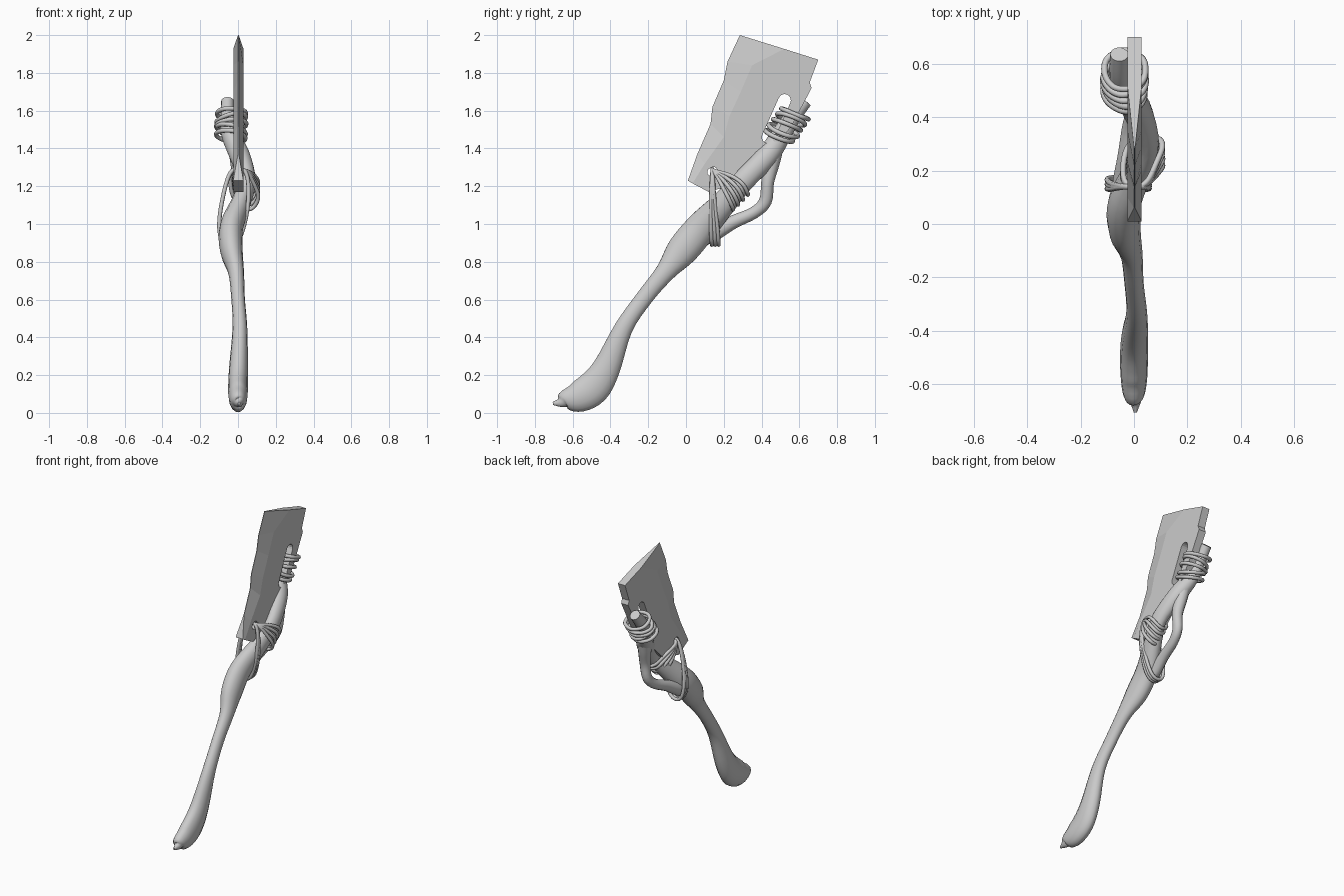
import bpy, bmesh, math, random
from mathutils import Vector

random.seed(4)
cube = bpy.data.objects.get("Cube")
if cube:
    bpy.data.objects.remove(cube)

grey = bpy.data.materials.new("stone_grey")
grey.use_nodes = True
grey.diffuse_color = (0.6, 0.6, 0.6, 1)
grey.node_tree.nodes["Principled BSDF"].inputs["Base Color"].default_value = (0.6, 0.6, 0.6, 1)


def select(ob):
    bpy.ops.object.select_all(action='DESELECT')
    ob.select_set(True)
    bpy.context.view_layer.objects.active = ob


def loft(name, rings, smooth=True):
    """Skin a list of equal closed rings and cap both ends."""
    bm = bmesh.new()
    vs = [[bm.verts.new(p) for p in ring] for ring in rings]
    n = len(vs[0])
    for a, b in zip(vs, vs[1:]):
        for i in range(n):
            j = (i + 1) % n
            bm.faces.new((a[i], a[j], b[j], b[i]))
    bm.faces.new(vs[0][::-1])
    bm.faces.new(vs[-1])
    bmesh.ops.recalc_face_normals(bm, faces=bm.faces)
    me = bpy.data.meshes.new(name)
    bm.to_mesh(me)
    bm.free()
    ob = bpy.data.objects.new(name, me)
    bpy.context.collection.objects.link(ob)
    me.materials.append(grey)
    if smooth:
        select(ob)
        bpy.ops.object.shade_smooth_by_angle(angle=math.radians(50))
    return ob


def spline(keys, steps=4):
    """Catmull-Rom through the key vectors."""
    k = [Vector(p) for p in keys]
    k = [k[0]] + k + [k[-1]]
    out = []
    for a, b, c, d in zip(k, k[1:], k[2:], k[3:]):
        for s in range(steps):
            t = s / steps
            out.append(0.5 * (2 * b + (c - a) * t + (2 * a - 5 * b + 4 * c - d) * t * t
                              + (3 * b - a - 3 * c + d) * t ** 3))
    return out + [k[-1]]


def limb(name, keys, sides=14):
    """Organic tube; each key is x, y, z, sideways radius, in-plane radius."""
    pts = spline(keys)
    rings = []
    for i, p in enumerate(pts):
        a, b = pts[max(i - 1, 0)], pts[min(i + 1, len(pts) - 1)]
        t = Vector((b - a)[:3]).normalized()
        u = (Vector((1, 0, 0)) - t * t.x).normalized()
        v = t.cross(u)
        c = Vector(p[:3])
        angles = [math.tau * s / sides for s in range(sides)]
        rings.append([c + u * (p[3] * math.cos(w)) + v * (p[4] * math.sin(w)) for w in angles])
    return loft(name, rings)


def rope(name, points, radius=0.012):
    """Closed rounded cord through control points."""
    cu = bpy.data.curves.new(name, 'CURVE')
    cu.dimensions = '3D'
    cu.bevel_depth = radius
    cu.bevel_resolution = 2
    cu.resolution_u = 5
    sp = cu.splines.new('NURBS')
    sp.points.add(len(points) - 1)
    for q, p in zip(sp.points, points):
        q.co = (*p, 1)
    sp.use_cyclic_u = True
    sp.order_u = 3
    ob = bpy.data.objects.new(name, cu)
    bpy.context.collection.objects.link(ob)
    cu.materials.append(grey)
    select(ob)
    bpy.ops.object.convert(target='MESH')
    bpy.ops.object.shade_smooth_by_angle(angle=math.radians(60))


# Bone handle: claw, foot, shaft and knee, then the main fork
limb("handle", [
    (0.005, -0.705, 0.05, 0.006, 0.008), (0.005, -0.665, 0.055, 0.022, 0.026),
    (0, -0.64, 0.07, 0.04, 0.052), (0, -0.57, 0.085, 0.05, 0.084),
    (0, -0.49, 0.135, 0.052, 0.092), (0.003, -0.42, 0.24, 0.05, 0.075),
    (0.01, -0.33, 0.45, 0.039, 0.05), (0, -0.22, 0.61, 0.036, 0.046),
    (-0.01, -0.11, 0.745, 0.042, 0.054), (-0.035, -0.02, 0.86, 0.06, 0.085),
    (-0.035, 0.08, 0.98, 0.062, 0.085), (0.015, 0.2, 1.11, 0.052, 0.068),
    (0.05, 0.3, 1.225, 0.044, 0.06), (0.01, 0.43, 1.36, 0.055, 0.06),
    (-0.04, 0.5, 1.465, 0.046, 0.054), (-0.055, 0.56, 1.56, 0.038, 0.045),
    (-0.055, 0.635, 1.65, 0.034, 0.034)])

# Thin lower fork that rejoins the main one
limb("lower_fork", [
    (-0.045, 0.06, 0.92, 0.04, 0.05), (-0.045, 0.15, 0.955, 0.036, 0.044),
    (-0.03, 0.25, 1.01, 0.032, 0.036), (-0.015, 0.36, 1.06, 0.03, 0.032),
    (0, 0.42, 1.12, 0.03, 0.034), (0.01, 0.432, 1.22, 0.034, 0.034),
    (0, 0.45, 1.32, 0.04, 0.045), (-0.01, 0.47, 1.4, 0.04, 0.045)], sides=12)

# Chipped blade: flat cheeks, ground cutting edge, flat spine
edge = [(0.01, 1.23), (0.06, 1.37), (0.13, 1.53), (0.14, 1.62), (0.2, 1.76), (0.22, 1.86), (0.285, 2.0)]
ridge = [(0.035, 1.215), (0.1, 1.32), (0.2, 1.46), (0.23, 1.57), (0.29, 1.7), (0.35, 1.84), (0.52, 1.927)]
spine = [(0.12, 1.17), (0.29, 1.22), (0.46, 1.39), (0.56, 1.52), (0.665, 1.72), (0.655, 1.75), (0.7, 1.87)]
W, C = 0.027, 0.002
rings = []
for i, (e, r, s) in enumerate(zip(edge, ridge, spine)):
    tip = W if i == 0 else 0.002
    rings.append([(C - W, *s), (C + W, *s), (C + W, *r), (C + tip, *e), (C - tip, *e), (C - W, *r)])
blade = loft("blade", rings, smooth=False)


def cut_slot(name, a, b, radius):
    """Cut a round-ended slot between two points through the blade."""
    a, b = Vector(a), Vector(b)
    ang = math.atan2(b.y - a.y, b.x - a.x)
    shape = []
    for centre, start in ((b, ang - math.pi / 2), (a, ang + math.pi / 2)):
        for s in range(9):
            w = start + math.pi * s / 8
            shape.append((centre.x + radius * math.cos(w), centre.y + radius * math.sin(w)))
    cutter = loft(name, [[(x, *p) for p in shape] for x in (-0.1, 0.1)], smooth=False)
    mod = blade.modifiers.new(name, 'BOOLEAN')
    mod.operation = 'DIFFERENCE'
    mod.solver = 'EXACT'
    mod.object = cutter
    select(blade)
    bpy.ops.object.modifier_apply(modifier=name)
    bpy.data.objects.remove(cutter)


cut_slot("long_slot", (0.435, 1.46), (0.522, 1.655), 0.033)
cut_slot("lashing_hole", (0.135, 1.275), (0.145, 1.28), 0.022)

# Upper lashing: stacked loops round the handle end and the blade spine
axis = Vector((0, 0.57, 0.82))
side = Vector((0, 0.82, -0.45)).normalized()
for i in range(5):
    centre = Vector((-0.035, 0.495, 1.465)) + axis * (0.036 * i)
    tilt = random.uniform(-0.025, 0.025)
    loop = []
    for s in range(12):
        w = math.tau * s / 12
        grow = 1 + random.uniform(-0.06, 0.06)
        loop.append(centre + Vector((0.08 * grow * math.cos(w), 0, 0))
                    + side * (0.08 * grow * math.sin(w)) + axis * (tilt * math.cos(w) + 0.01 * math.sin(w)))
    rope("upper_lashing_%d" % i, loop)

# Lower lashing: loops from the blade hole round the main fork
for i in range(4):
    d = 0.026 * (i - 1)
    rope("fork_lashing_%d" % i, [
        (0, 0.135, 1.29), (0.05, 0.15, 1.28), (0.085, 0.2 + d * 0.6, 1.23 + d * 0.6),
        (0.115, 0.25 + d, 1.165 + d), (0.075, 0.28 + d, 1.1 + d), (0.015, 0.27 + d, 1.105 + d),
        (-0.035, 0.23 + d, 1.18 + d), (-0.045, 0.16, 1.27)], radius=0.011)

# Long loops from the blade hole under the lower fork
for i in range(3):
    d = 0.018 * (i - 1)
    rope("long_lashing_%d" % i, [
        (0, 0.14, 1.295), (0.05, 0.14, 1.28), (0.06, 0.14 + d * 0.5, 1.13), (0.03, 0.15 + d, 0.97),
        (-0.01, 0.155 + d, 0.89), (-0.08, 0.155 + d, 0.89), (-0.105, 0.15 + d, 0.98),
        (-0.085, 0.14 + d * 0.5, 1.13), (-0.045, 0.14, 1.28)], radius=0.011)
